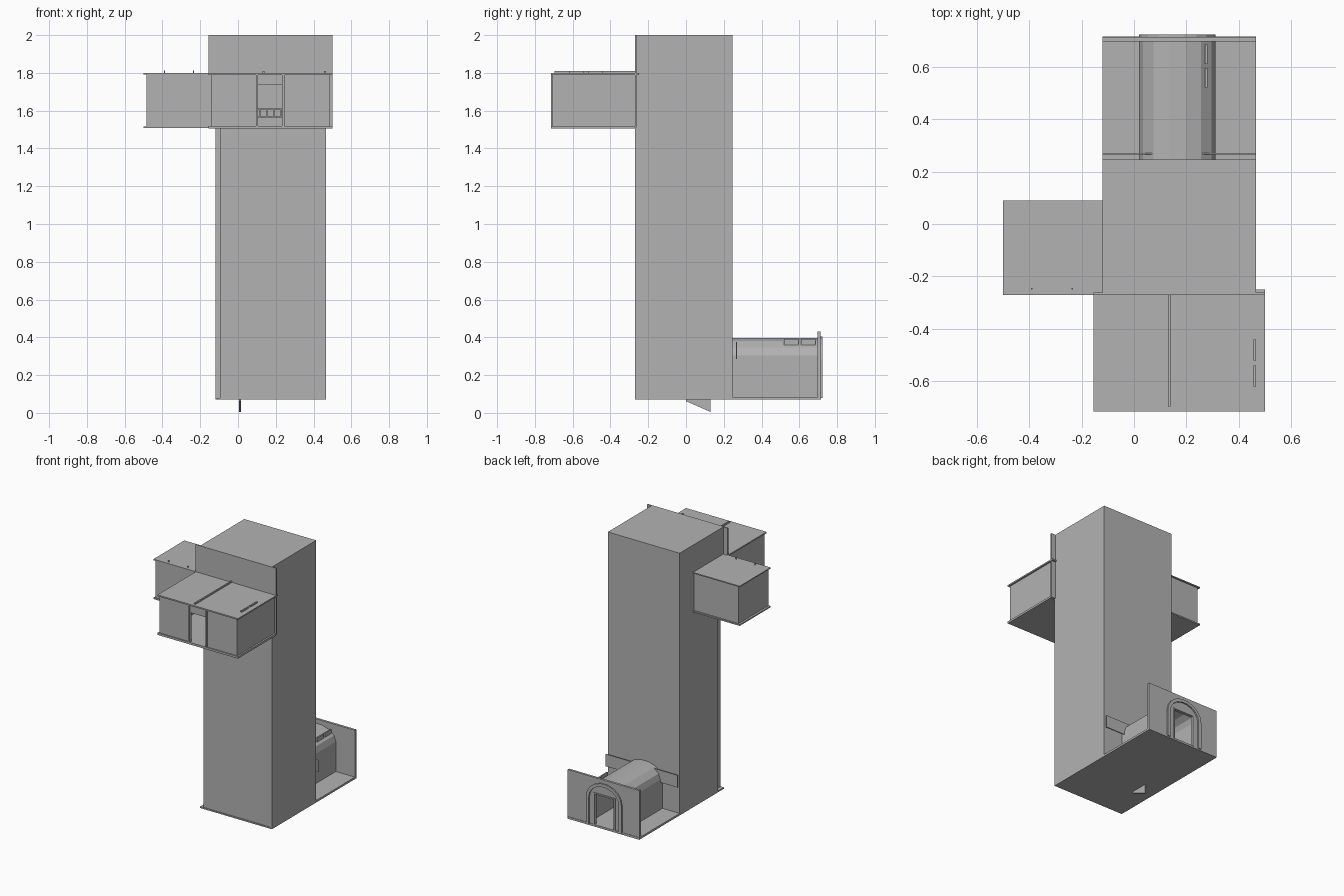
import bpy, bmesh, math

if "Cube" in bpy.data.objects:
    bpy.data.objects.remove(bpy.data.objects["Cube"], do_unlink=True)

stone = bpy.data.materials.new("plain_grey")
stone.use_nodes = True
grey = (0.45, 0.45, 0.45, 1)
stone.diffuse_color = grey
stone.node_tree.nodes["Principled BSDF"].inputs["Base Color"].default_value = grey


def prism(name, outline, start, end, axis="y"):
    """Extrude an outline: (x, z) along y, or (y, z) along x."""
    bm = bmesh.new()
    place = (lambda a, b: (a, start, b)) if axis == "y" else (lambda a, b: (start, a, b))
    face = bm.faces.new([bm.verts.new(place(a, b)) for a, b in outline])
    ext = bmesh.ops.extrude_face_region(bm, geom=[face])
    shift = (0, end - start, 0) if axis == "y" else (end - start, 0, 0)
    bmesh.ops.translate(bm, vec=shift, verts=[v for v in ext["geom"] if isinstance(v, bmesh.types.BMVert)])
    bmesh.ops.recalc_face_normals(bm, faces=bm.faces)
    mesh = bpy.data.meshes.new(name)
    bm.to_mesh(mesh)
    bm.free()
    mesh.materials.append(stone)
    obj = bpy.data.objects.new(name, mesh)
    bpy.context.collection.objects.link(obj)
    return obj


def box(name, x, y, z):
    return prism(name, [(x[0], z[0]), (x[1], z[0]), (x[1], z[1]), (x[0], z[1])], *y)


def arch(half, spring, rise, steps=7):
    """Arch outline from left foot to right foot, around the doorway centre."""
    curve = [(MID - half * math.cos(math.pi * i / steps),
              spring + rise * math.sin(math.pi * i / steps)) for i in range(steps + 1)]
    return [(MID - half, FLOOR)] + curve + [(MID + half, FLOOR)]


MID, FLOOR = 0.165, 0.08
LEFT, RIGHT, FRONT, BACK = -0.12, 0.465, -0.27, 0.245
DECK, ROOF = 1.51, 1.80

# Tower shaft, with wider upper part and wall planes running past the corners
box("tower_shaft", (-0.095, 0.45), (FRONT + 0.005, BACK - 0.01), (FLOOR, DECK))
box("tower_head", (LEFT, RIGHT), (FRONT, BACK), (DECK, 2.0))
box("tower_back_wall", (LEFT, RIGHT), (BACK - 0.01, BACK), (FLOOR, DECK))
box("tower_right_wall", (0.45, RIGHT), (FRONT, BACK), (FLOOR, DECK))
box("tower_left_wall", (LEFT, -0.095), (-0.2, BACK), (FLOOR, DECK))
box("tower_front_plate", (-0.155, 0.5), (FRONT, -0.262), (DECK, 2.0))

# Base slab and small fin underneath
box("base_slab", (LEFT, RIGHT), (FRONT, BACK), (0.07, FLOOR))
box("porch_floor", (LEFT, RIGHT), (BACK, 0.715), (0.07, 0.085))
prism("base_fin", [(0, 0.07), (0.13, 0.07), (0.13, 0.005), (0, 0.062)], 0.005, 0.015, "x")

# Front room: hollow, with an open doorway
X0, X1, Y0 = -0.155, 0.5, -0.715
box("room_floor", (X0, X1), (Y0, FRONT), (DECK - 0.005, DECK + 0.01))
box("room_roof", (X0, X1), (Y0, -0.25), (ROOF - 0.01, ROOF))
for side, a in (("right", X0 + 0.012), ("left", X1 - 0.027)):
    box("room_%s_wall" % side, (a, a + 0.015), (Y0 + 0.02, FRONT), (DECK, ROOF))
D0, D1, TOP = 0.10, 0.24, 1.735
prism("room_front_wall", [(X0 + 0.012, DECK), (X0 + 0.012, ROOF), (X1 - 0.012, ROOF), (X1 - 0.012, DECK),
                          (D1, DECK), (D1, TOP), (D0, TOP), (D0, DECK)], Y0 + 0.008, Y0 + 0.02)
for side, x in (("right", D0), ("left", D1)):
    box("door_jamb_" + side, (x - 0.006, x + 0.006), (Y0, Y0 + 0.02), (DECK, ROOF))
box("roof_ridge", (0.13, 0.14), (-0.695, FRONT), (ROOF, ROOF + 0.01))
for i in range(2):
    y = -0.62 + 0.1 * i
    box("roof_bracket_%d" % i, (0.455, 0.465), (y, y + 0.08), (ROOF, ROOF + 0.01))

# Low rail inside the doorway
for z in (1.565, 1.61):
    box("rail_bar", (D0, D1), (FRONT - 0.008, FRONT), (z - 0.004, z + 0.004))
for i in range(4):
    x = D0 + 0.015 + i * 0.037
    box("rail_post", (x - 0.003, x + 0.003), (FRONT - 0.008, FRONT), (1.565, 1.61))

# Side room
box("side_room", (-0.485, LEFT), (FRONT + 0.005, 0.08), (DECK, ROOF))
box("side_room_floor", (-0.5, LEFT), (FRONT, 0.09), (DECK - 0.003, DECK + 0.007))
box("side_room_roof", (-0.5, LEFT), (FRONT, 0.09), (ROOF - 0.008, ROOF))
for x in (-0.39, -0.235):
    box("roof_pin", (x - 0.003, x + 0.003), (-0.25, -0.244), (ROOF, ROOF + 0.012))

# Back porch: arched tunnel, end wall and raised door surround
tunnel = arch(0.145, 0.305, 0.095)
prism("porch_tunnel", tunnel + arch(0.13, 0.305, 0.08)[::-1], BACK, 0.70)
box("porch_header", (LEFT, RIGHT), (0.265, 0.27), (0.285, 0.375))
H0, H1 = MID - 0.078, MID + 0.078
prism("porch_end_wall", [(LEFT, FLOOR), (LEFT, 0.43), (RIGHT, 0.43), (RIGHT, FLOOR),
                         (H1, FLOOR), (H1, 0.31), (H0, 0.31), (H0, FLOOR)], 0.695, 0.712)
prism("porch_arch_trim", arch(0.145, 0.28, 0.125, 9) + arch(0.122, 0.28, 0.102, 9)[::-1], 0.70, 0.722)
prism("porch_door_trim", [(H0 - 0.01, FLOOR), (H0 - 0.01, 0.32), (H1 + 0.01, 0.32), (H1 + 0.01, FLOOR),
                          (H1, FLOOR), (H1, 0.31), (H0, 0.31), (H0, FLOOR)], 0.70, 0.717)
for y in (0.52, 0.61):
    box("tunnel_bracket", (0.27, 0.28), (y, y + 0.075), (0.36, 0.39))
